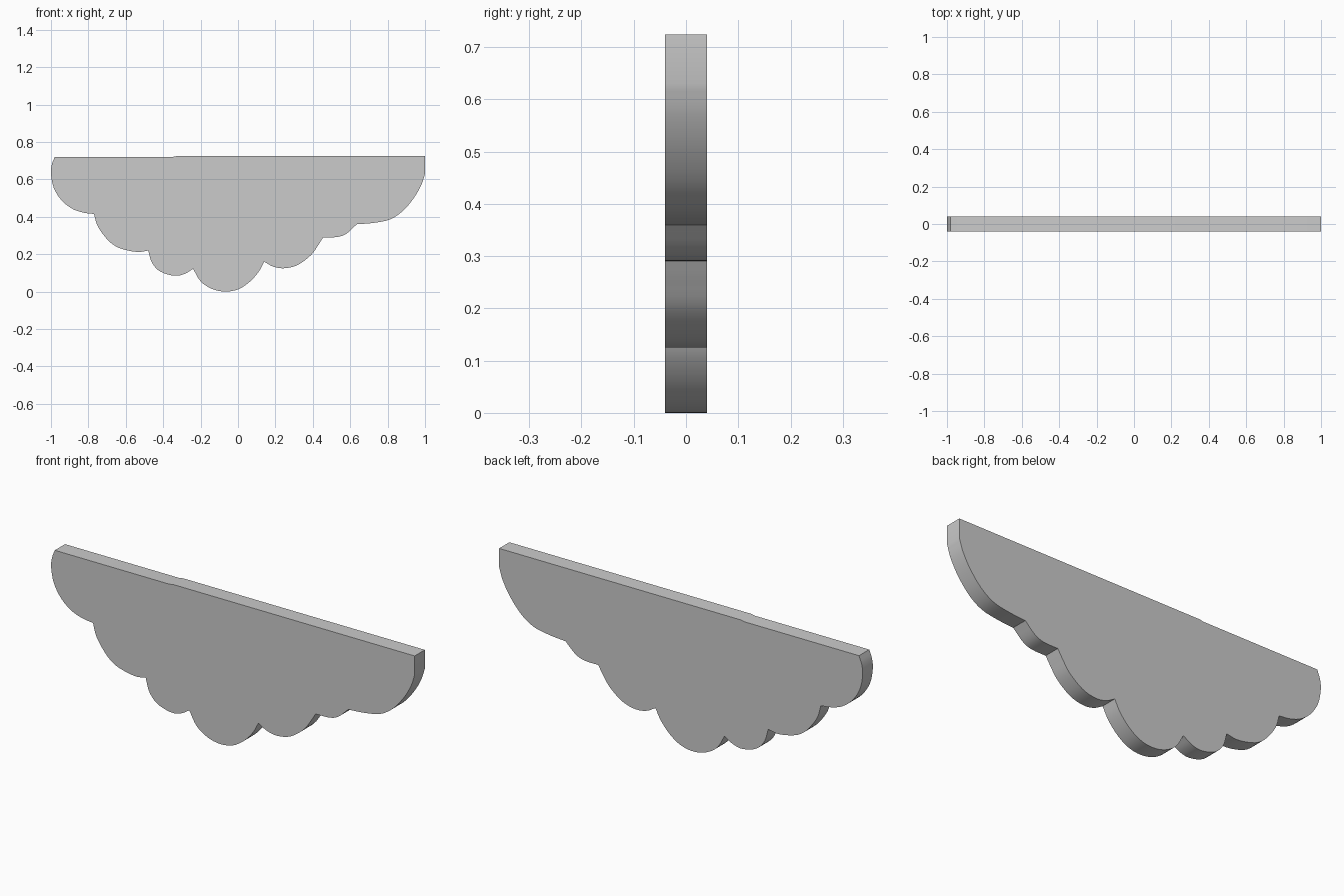
import bpy, bmesh
from mathutils import Vector

if "Cube" in bpy.data.objects:
    bpy.data.objects.remove(bpy.data.objects["Cube"])

HALF = 0.04   # half thickness of the slab
STEPS = 4     # curve subdivisions per profile segment

# Scalloped lower edge: one point list per lobe, left to right, cusps between
lobes = [
    [(-.98, .72), (-.995, .68), (-1, .63), (-.985, .555), (-.945, .49), (-.89, .445), (-.83, .423), (-.77, .415)],
    [(-.77, .415), (-.75, .35), (-.70, .28), (-.65, .24), (-.59, .22), (-.53, .212), (-.48, .22)],
    [(-.48, .22), (-.46, .155), (-.415, .107), (-.34, .085), (-.285, .095), (-.24, .122)],
    [(-.24, .122), (-.20, .055), (-.14, .015), (-.07, 0), (0, .012), (.06, .05), (.11, .105), (.14, .16)],
    [(.14, .16), (.19, .133), (.25, .125), (.32, .143), (.39, .195), (.43, .25), (.455, .29)],
    [(.455, .29), (.53, .292), (.58, .31), (.635, .36)],
    [(.635, .36), (.72, .367), (.81, .385), (.88, .43), (.94, .50), (.98, .57), (1, .63)],
]


def smooth_lobe(points):
    """Catmull-Rom curve through one lobe, without its last point."""
    p = [Vector(q) for q in points]
    p = [2 * p[0] - p[1]] + p + [2 * p[-1] - p[-2]]
    out = []
    for a, b, c, d in zip(p, p[1:], p[2:], p[3:]):
        for i in range(STEPS):
            t = i / STEPS
            out.append(0.5 * (2 * b + (c - a) * t + (2 * a - 5 * b + 4 * c - d) * t * t
                              + (3 * b - a - 3 * c + d) * t ** 3))
    return out


# Outline: lobes, then the straight right end and flat top
outline = [v for lobe in lobes for v in smooth_lobe(lobe)]
outline += [Vector(q) for q in [(1, .63), (1, .724), (-.33, .724), (-.35, .72)]]

# Extrude the outline through the thickness
bm = bmesh.new()
front = bm.faces.new([bm.verts.new((v.x, -HALF, max(v.y, 0))) for v in outline])
ext = bmesh.ops.extrude_face_region(bm, geom=[front], use_keep_orig=True)
bmesh.ops.translate(bm, vec=(0, 2 * HALF, 0),
                    verts=[g for g in ext["geom"] if isinstance(g, bmesh.types.BMVert)])
bmesh.ops.recalc_face_normals(bm, faces=bm.faces)

mesh = bpy.data.meshes.new("scalloped_panel")
bm.to_mesh(mesh)
bm.free()
panel = bpy.data.objects.new("scalloped_panel", mesh)
bpy.context.collection.objects.link(panel)

# Smooth rim with crisp cusps and flat faces
bpy.context.view_layer.objects.active = panel
panel.select_set(True)
bpy.ops.object.shade_smooth_by_angle(angle=0.52)
